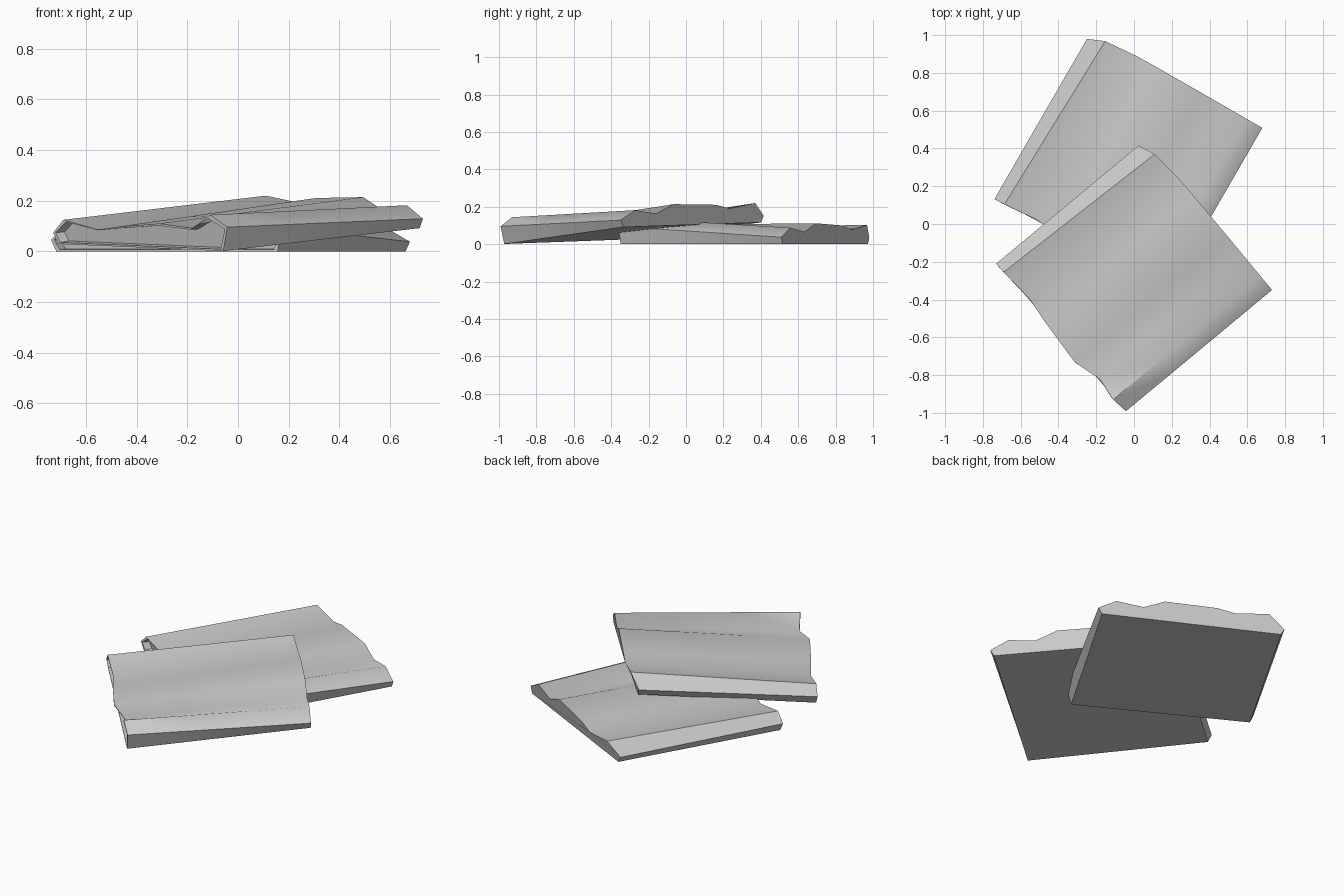
import bpy, bmesh
from math import cos, sin, radians

if "Cube" in bpy.data.objects:
    bpy.data.objects.remove(bpy.data.objects["Cube"])

# Cross-sections as (along, across, height), running from left base over the top to right base
OPEN_END = [(-.51, -.50, 0), (-.517, -.52, .045), (-.515, -.46, .097), (-.50, -.27, .063),
            (-.515, -.116, .08), (-.53, .15, .102), (-.485, .30, .084), (-.50, .43, .142),
            (-.487, .52, .095), (-.487, .495, 0)]
CLOSED_END = [(.465, -.50, 0), (.462, -.52, .035), (.50, -.43, .102), (.515, -.24, .078),
              (.517, -.14, .10), (.518, .15, .112), (.518, .27, .065), (.518, .42, .088),
              (.518, .52, .038), (.518, .50, 0)]


def sack(name, centre, angle, base=0, rise_u=0, rise_v=0):
    bm = bmesh.new()
    c, s = cos(radians(angle)), sin(radians(angle))

    def vert(p):
        u, v, h = p
        return bm.verts.new((centre[0] + u * c + v * s, centre[1] + u * s - v * c,
                             base + rise_u * u + rise_v * v + h))

    # body lofted between the two ends
    rings = []
    for t in (0, .33, .67, 1):
        rings.append([vert([a + (b - a) * t for a, b in zip(p, q)])
                      for p, q in zip(OPEN_END, CLOSED_END)])
    n = len(OPEN_END)
    for r0, r1 in zip(rings, rings[1:]):
        for i in range(n):
            j = (i + 1) % n
            bm.faces.new((r0[i], r0[j], r1[j], r1[i]))
    bm.faces.new(rings[-1])

    # recessed mouth with a thin rim
    def inner(inset, depth):
        return [vert((u + depth, v * (1 - inset), .045 + (h - .045) * (1 - inset * 5)))
                for u, v, h in OPEN_END]
    loops = [rings[0], inner(.03, 0), inner(.04, .04)]
    for r0, r1 in zip(loops, loops[1:]):
        for i in range(n):
            j = (i + 1) % n
            bm.faces.new((r1[i], r1[j], r0[j], r0[i]))
    bm.faces.new(loops[-1][::-1])

    bmesh.ops.recalc_face_normals(bm, faces=bm.faces)
    me = bpy.data.meshes.new(name)
    bm.to_mesh(me)
    bm.free()
    ob = bpy.data.objects.new(name, me)
    bpy.context.collection.objects.link(ob)
    bpy.ops.object.select_all(action='DESELECT')
    ob.select_set(True)
    bpy.context.view_layer.objects.active = ob
    bpy.ops.object.shade_smooth_by_angle(angle=radians(45))
    return ob


# lower sack lies flat, upper sack leans across it
sack("lower_sack", (-.03, .32), 60)
sack("upper_sack", (0, -.28), 39.7, .06, .09, -.03)
